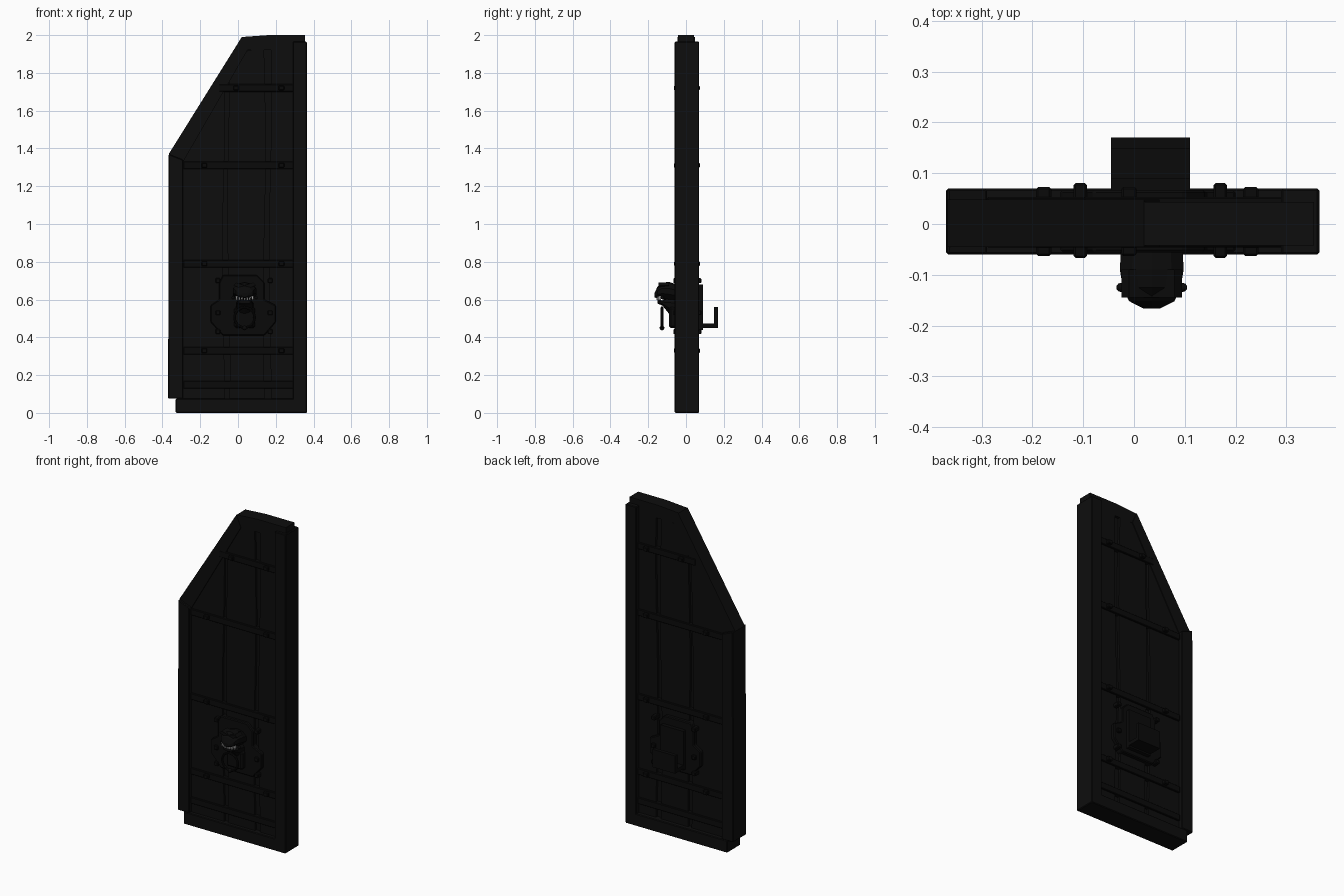
import bpy, bmesh, math
from mathutils import Vector

if "Cube" in bpy.data.objects:
    bpy.data.objects.remove(bpy.data.objects["Cube"])


def material(name, v):
    m = bpy.data.materials.new(name)
    m.diffuse_color = (v, v, v, 1)
    m.use_nodes = True
    m.node_tree.nodes["Principled BSDF"].inputs["Base Color"].default_value = m.diffuse_color
    return m


DARK = material("dark_wood", 0.004)
IRON = material("dark_iron", 0.003)
BONE = material("teeth_grey", 0.4)


def make(name, bm, mat, bevel=0.0):
    bmesh.ops.recalc_face_normals(bm, faces=bm.faces)
    me = bpy.data.meshes.new(name)
    bm.to_mesh(me)
    bm.free()
    me.materials.append(mat)
    ob = bpy.data.objects.new(name, me)
    bpy.context.collection.objects.link(ob)
    if bevel:
        b = ob.modifiers.new("bevel", 'BEVEL')
        b.width, b.segments = bevel, 1
    return ob


def slab(name, pts, y0, y1, mat=DARK, bevel=0.0):
    """Extrude an (x, z) outline from y0 to y1."""
    bm = bmesh.new()
    f = bm.faces.new([bm.verts.new((x, y0, z)) for x, z in pts])
    g = bmesh.ops.extrude_face_region(bm, geom=[f])
    bmesh.ops.translate(bm, vec=(0, y1 - y0, 0),
                        verts=[v for v in g['geom'] if isinstance(v, bmesh.types.BMVert)])
    return make(name, bm, mat, bevel)


def box(name, x0, x1, y0, y1, z0, z1, mat=DARK, bevel=0.0):
    return slab(name, [(x0, z0), (x1, z0), (x1, z1), (x0, z1)], y0, y1, mat, bevel)


def loft(name, sections, mat, cx=0.035, n=10):
    """Closed skin through elliptical sections (y, z, half width, half height)."""
    bm = bmesh.new()
    rings = []
    for y, z, w, h in sections:
        rings.append([bm.verts.new((cx + w * math.cos(a), y, z + h * math.sin(a)))
                      for a in (2 * math.pi * (i + .5) / n for i in range(n))])
    for a, b in zip(rings, rings[1:]):
        for i in range(n):
            bm.faces.new((a[i], a[(i + 1) % n], b[(i + 1) % n], b[i]))
    bm.faces.new(rings[0])
    bm.faces.new(rings[-1])
    return make(name, bm, mat)


def diag(x, off=0.0):
    return 1.37 + (x + 0.37) * 1.59 - off


# Outer frame
box("hinge_post", 0.29, 0.365, -0.06, 0.07, 0, 1.965, bevel=0.004)
slab("outer_post", [(-0.37, 0.075), (-0.29, 0.075), (-0.29, 1.34), (-0.367, 1.37)],
     -0.06, 0.07, bevel=0.004)
box("bottom_rail", -0.33, 0.36, -0.06, 0.07, 0, 0.075, bevel=0.004)
slab("sloped_rail", [(-0.367, 1.37), (-0.29, 1.33), (0.05, 1.92), (0.02, 1.99)], -0.045, 0.048)
slab("top_rail", [(0.02, 1.99), (0.05, 1.92), (0.355, 1.92), (0.355, 2.0), (0.16, 2.0)],
     -0.042, 0.043)

# Core board and wavy planks
slab("core_board", [(-0.31, 0.05), (0.32, 0.05), (0.32, 1.94), (0.03, 1.94), (-0.31, 1.38)],
     -0.022, 0.028)
for k, (xa, xb) in enumerate([(-0.30, -0.075), (-0.05, 0.14), (0.17, 0.30)]):
    def edge(x, s):
        wob = 0.0 if abs(x) > 0.25 else 0.007
        top = min(1.93, diag(x, 0.05))
        return [(x + wob * math.sin(7 * t * top / 2 + s), 0.06 + (top - 0.06) * t)
                for t in (i / 10 for i in range(11))]
    left, right = edge(xa, k), edge(xb, k + 2)
    knee = [(0.0, 1.91)] if xa < 0.0 < xb else []
    slab("plank", left + knee + right[::-1], -0.036, 0.043)

# Iron straps and their studs, both faces
for z in (1.72, 1.31, 0.79, 0.33, 0.15):
    x0 = max(-0.29, (z - 1.37) / 1.59 - 0.37 + 0.05)
    box("strap", x0, 0.31, -0.046, 0.053, z - 0.02, z + 0.02, IRON, 0.003)
    if z < 0.2:
        continue
    for x in (-0.178, -0.01 if z > 1.5 else -0.178, 0.23):
        if x > x0:
            box("strap_stud", x - 0.015, x + 0.015, -0.063, 0.073, z - 0.013, z + 0.013, IRON, 0.004)

# Lock plate through both faces
slab("lock_plate", [(-0.08, 0.73), (0.10, 0.73), (0.14, 0.69), (0.14, 0.60), (0.20, 0.57),
                    (0.20, 0.48), (0.14, 0.41), (-0.08, 0.41), (-0.145, 0.48),
                    (-0.145, 0.57), (-0.10, 0.60), (-0.10, 0.69)], -0.056, 0.067, IRON, 0.005)
for x in (-0.106, 0.17):
    for z in (0.70, 0.53, 0.43):
        box("plate_stud", x - 0.013, x + 0.013, -0.067, 0.081, z - 0.013, z + 0.013, IRON, 0.004)

# Bar holder on the back
box("holder_backplate", -0.045, 0.11, 0.06, 0.09, 0.44, 0.68, IRON)
box("holder_shelf", -0.045, 0.11, 0.08, 0.165, 0.45, 0.472, IRON)
box("holder_lip", -0.045, 0.11, 0.148, 0.17, 0.45, 0.56, IRON)

# Knocker head on the front
loft("knocker_head", [(-0.05, 0.635, 0.064, 0.045), (-0.09, 0.643, 0.066, 0.05),
                      (-0.125, 0.646, 0.06, 0.044), (-0.152, 0.636, 0.047, 0.03),
                      (-0.166, 0.624, 0.018, 0.012)], IRON)
loft("knocker_jaw", [(-0.05, 0.565, 0.05, 0.05), (-0.09, 0.57, 0.045, 0.045),
                     (-0.125, 0.582, 0.048, 0.014), (-0.15, 0.588, 0.035, 0.01)], IRON)
slab("brow", [(-0.025, 0.675), (0.035, 0.652), (0.095, 0.675), (0.08, 0.69), (0.035, 0.675),
              (-0.01, 0.69)], -0.145, -0.09, IRON)
box("lower_box", -0.02, 0.09, -0.09, -0.05, 0.45, 0.56, IRON, 0.01)
for i in range(7):
    x = 0.035 + (i - 3) * 0.014
    y = -0.157 + 0.012 * (abs(i - 3) / 3) ** 2
    slab("tooth", [(x - 0.006, 0.618), (x + 0.006, 0.618), (x + 0.003, 0.597), (x - 0.003, 0.597)],
         y, y + 0.012, BONE)
for s in (-1, 1):
    bpy.ops.mesh.primitive_uv_sphere_add(segments=10, ring_count=6, radius=0.009,
                                         location=(0.035 + s * 0.061, -0.125, 0.61))
    bpy.context.object.name = "jaw_pivot"
    bpy.context.object.data.materials.append(IRON)

# Hanging ring with a striker
bpy.ops.mesh.primitive_torus_add(location=(0.035, -0.127, 0.505), rotation=(math.pi / 2, 0, 0),
                                 major_radius=0.053, minor_radius=0.007,
                                 major_segments=24, minor_segments=8)
ring = bpy.context.object
ring.name = "knocker_ring"
ring.data.materials.append(IRON)
bpy.ops.object.shade_smooth_by_angle()
bpy.ops.mesh.primitive_uv_sphere_add(segments=10, ring_count=6, radius=0.013,
                                     location=(0.035, -0.127, 0.45))
bpy.context.object.name = "ring_striker"
bpy.context.object.data.materials.append(IRON)
